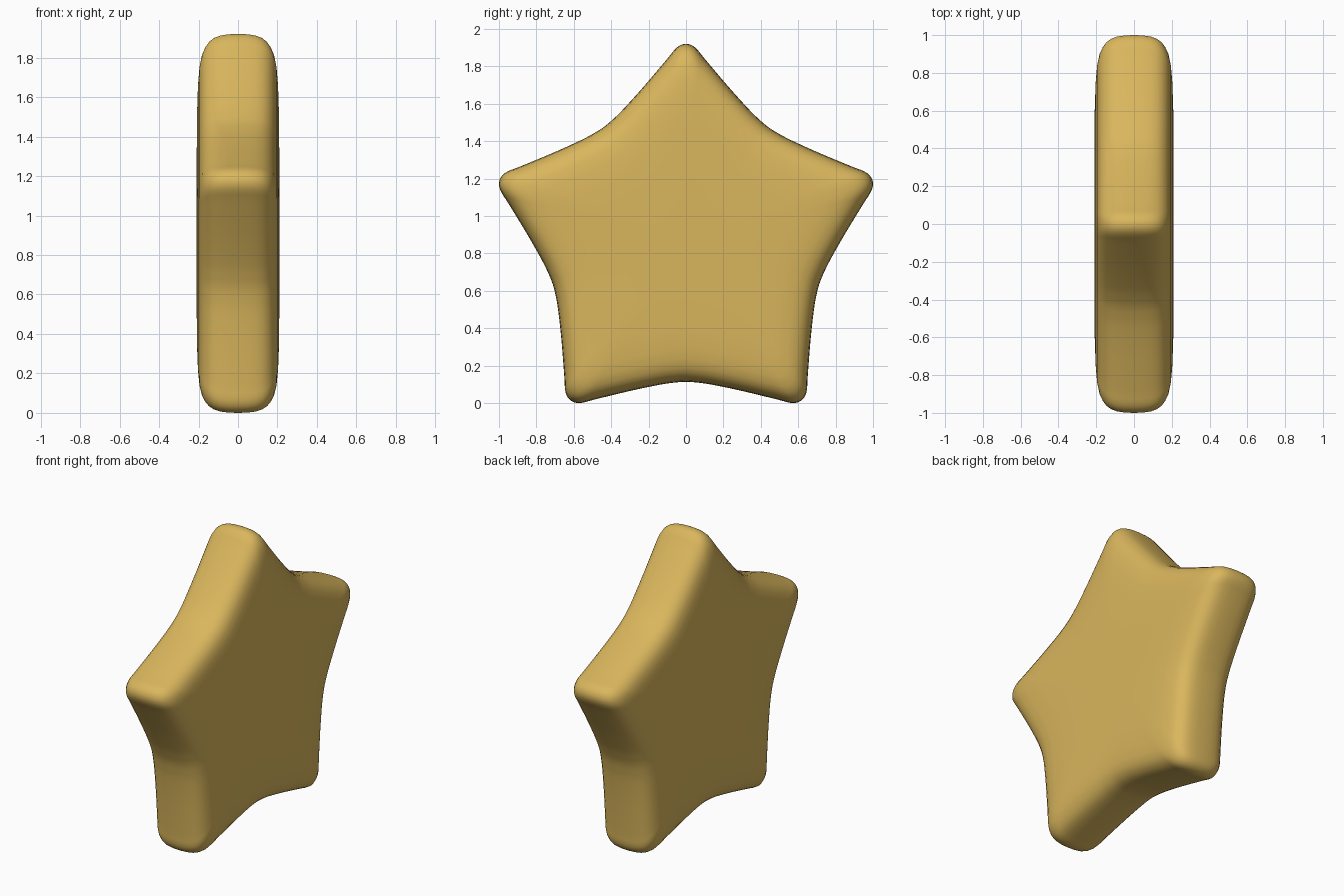
import bpy, bmesh, math
from mathutils import Vector

if "Cube" in bpy.data.objects:
    bpy.data.objects.remove(bpy.data.objects["Cube"])

CENTRE_Z = 0.87
HEIGHT = 1.92

# Half of one star arm: (sideways, outwards) from tip to notch
half_arm = [(0.0, 1.05), (0.03, 1.043), (0.06, 1.02), (0.105, 0.965), (0.235, 0.813),
            (0.34, 0.698), (0.395, 0.645)]
notch = (0.75 * math.sin(math.radians(36)), 0.75 * math.cos(math.radians(36)))
arm = half_arm + [notch]
arm = [(-x, y) for x, y in reversed(arm[1:-1])] + arm   # full arm plus one notch


def catmull(p0, p1, p2, p3, t):
    return 0.5 * (2 * p1 + (p2 - p0) * t + (2 * p0 - 5 * p1 + 4 * p2 - p3) * t * t
                  + (3 * p1 - p0 - 3 * p2 + p3) * t ** 3)


# Repeat the arm five times and smooth the outline
control = []
for k in range(5):
    a = math.radians(72 * k)
    for x, y in arm:
        control.append(Vector((x * math.cos(a) + y * math.sin(a),
                               y * math.cos(a) - x * math.sin(a))))
n = len(control)
outline = [catmull(control[i - 1], control[i], control[(i + 1) % n], control[(i + 2) % n], s / 4)
           for i in range(n) for s in range(4)]
low = min(p.y for p in outline)
high = max(p.y for p in outline)
wide = max(p.x for p in outline)
outline = [(p.x / wide, (p.y - low) / (high - low) * HEIGHT) for p in outline]

# Pillow cross-section: (scale of outline, half thickness)
side = [(0.3, 0.21), (0.6, 0.208), (0.75, 0.203), (0.84, 0.195), (0.9, 0.182), (0.935, 0.166),
        (0.962, 0.146), (0.98, 0.122), (0.992, 0.09), (0.998, 0.05)]
section = side + [(1.0, 0.0)] + [(s, -x) for s, x in reversed(side)]

# Loft the outline through the section
bm = bmesh.new()
rings = [[bm.verts.new((x, y * s, CENTRE_Z + (z - CENTRE_Z) * s)) for y, z in outline]
         for s, x in section]
m = len(outline)
for r0, r1 in zip(rings, rings[1:]):
    for i in range(m):
        j = (i + 1) % m
        bm.faces.new((r0[i], r0[j], r1[j], r1[i]))
for ring, x in ((rings[0], 0.21), (rings[-1], -0.21)):
    c = bm.verts.new((x, 0, CENTRE_Z))
    for i in range(m):
        bm.faces.new((c, ring[i], ring[(i + 1) % m]))
bmesh.ops.recalc_face_normals(bm, faces=bm.faces)
for f in bm.faces:
    f.smooth = True

mesh = bpy.data.meshes.new("star")
bm.to_mesh(mesh)
bm.free()
gold = bpy.data.materials.new("gold yellow")
gold.diffuse_color = (0.70, 0.47, 0.11, 1)
gold.use_nodes = True
gold.node_tree.nodes["Principled BSDF"].inputs["Base Color"].default_value = gold.diffuse_color
mesh.materials.append(gold)
star = bpy.data.objects.new("star", mesh)
bpy.context.collection.objects.link(star)
